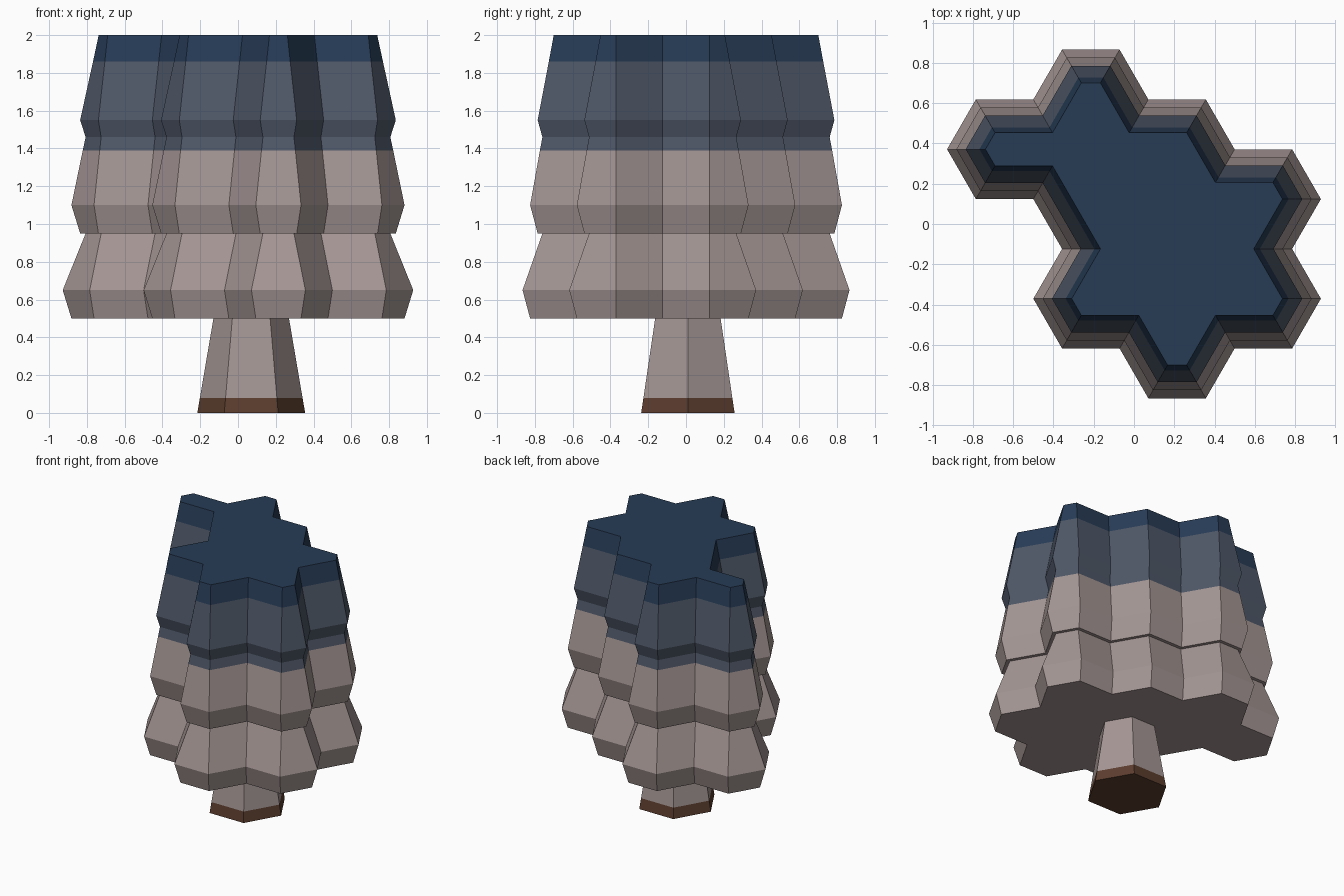
import bpy, bmesh, math
from mathutils import Vector

if "Cube" in bpy.data.objects:
    bpy.data.objects.remove(bpy.data.objects["Cube"], do_unlink=True)


def linear(c):
    c /= 255
    return c / 12.92 if c <= 0.04045 else ((c + 0.055) / 1.055) ** 2.4


def material(name, *rgb):
    colour = [linear(c) for c in rgb] + [1.0]
    mat = bpy.data.materials.new(name)
    mat.use_nodes = True
    mat.diffuse_color = colour
    mat.node_tree.nodes["Principled BSDF"].inputs["Base Color"].default_value = colour
    return mat


BROWN = material("root brown", 92, 61, 46)
TAUPE = material("taupe", 164, 150, 148)
SLATE = material("slate blue", 79, 88, 104)
NAVY = material("navy blue", 39, 60, 86)

SIDE = 0.2855  # edge length of one honeycomb cell


def heading(step):
    return Vector((math.cos(step * math.pi / 3), math.sin(step * math.pi / 3)))


def inset(steps, start, distance):
    """Walk an outline in 60 degree steps and move every side inwards."""
    points, corner = [], Vector(start)
    for i, step in enumerate(steps):
        a, b = heading(steps[i - 1]), heading(step)
        na, nb = Vector((a.y, -a.x)), Vector((b.y, -b.x))
        points.append(corner + (na + nb) * distance / (1 + na.dot(nb)))
        corner = corner + b * SIDE
    return points


def loft(name, steps, start, levels, bands):
    """Join inset outlines at (height, inset) levels; colour by height bands."""
    bm = bmesh.new()
    rings = [[bm.verts.new((p.x, p.y, z)) for p in inset(steps, start, d)]
             for z, d in levels]
    n = len(steps)
    for low, high in zip(rings, rings[1:]):
        for i in range(n):
            j = (i + 1) % n
            bm.faces.new((low[i], low[j], high[j], high[i]))
    bm.faces.new(rings[0])
    bm.faces.new(rings[-1])
    bmesh.ops.recalc_face_normals(bm, faces=bm.faces)
    for face in bm.faces:
        z = face.calc_center_median().z
        face.material_index = sum(z > top for top, _ in bands[:-1])
    mesh = bpy.data.meshes.new(name)
    bm.to_mesh(mesh)
    bm.free()
    for _, mat in bands:
        mesh.materials.append(mat)
    obj = bpy.data.objects.new(name, mesh)
    bpy.context.collection.objects.link(obj)
    return obj


# Canopy: tiered body following the edge of a honeycomb cluster
cluster = [1, 0, 1, 0, -1, 0, -1, 0, -1, -2, -1, -2,
           3, -2, 3, 2, 3, 2, 1, 2, 3, 2]
loft("canopy", cluster, (-0.928, 0.371),
     [(0.5, 0.04), (0.65, 0), (0.95, 0.105),
      (0.95, 0.08), (1.1, 0.04), (1.39, 0.092), (1.46, 0.105),
      (1.55, 0.08), (1.86, 0.139), (2.0, 0.165)],
     [(1.39, TAUPE), (1.86, SLATE), (2.0, NAVY)])

# Trunk: tapered hexagonal stem with a brown foot
loft("trunk", [1, 0, -1, -2, 3, 2], (0.07 - SIDE, 0.01),
     [(0, 0), (0.08, 0.012), (0.5, 0.074)],
     [(0.08, BROWN), (0.5, TAUPE)])
